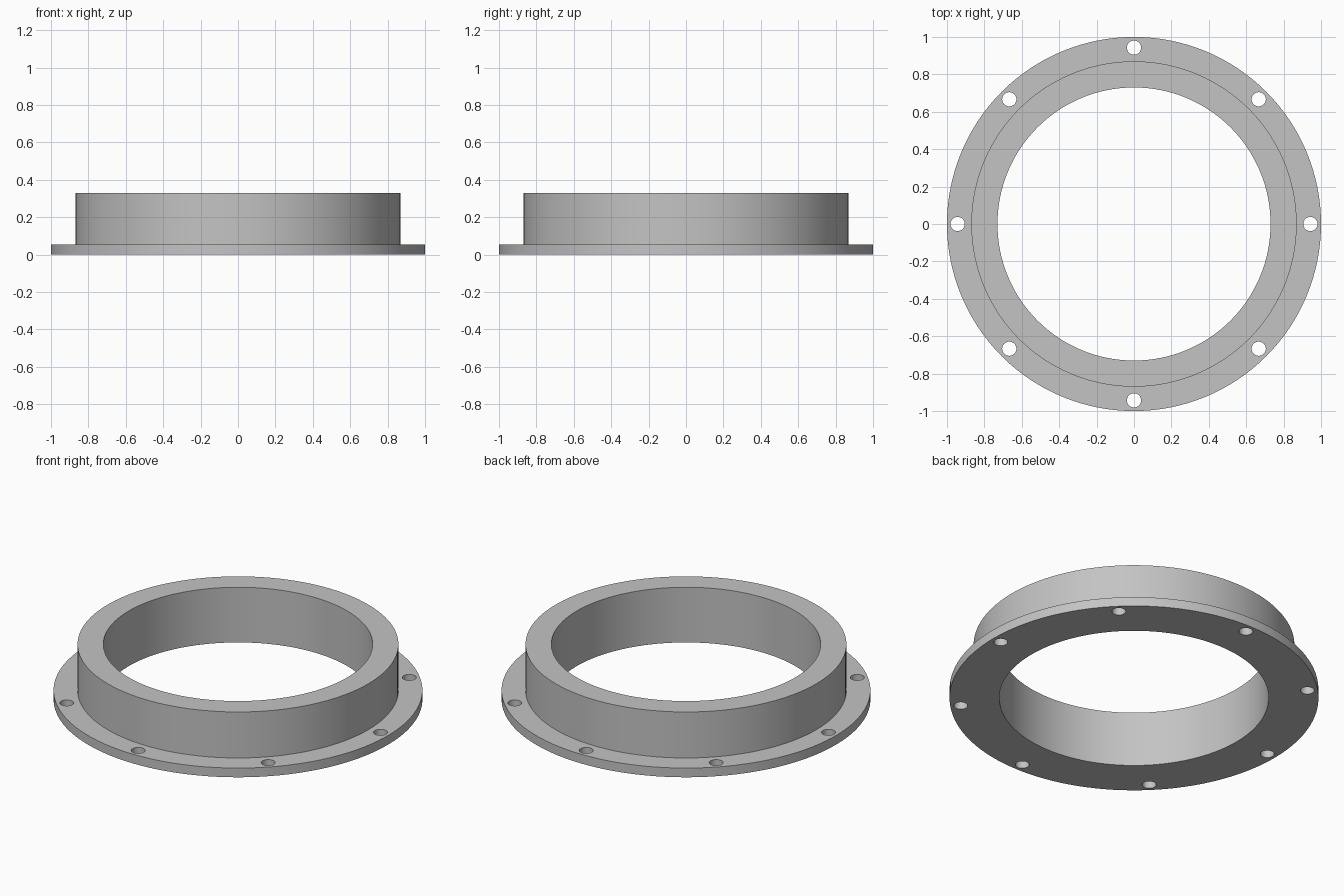
import bpy, bmesh, math
from mathutils import Matrix, Vector

cube = bpy.data.objects.get("Cube")
if cube:
    bpy.data.objects.remove(cube, do_unlink=True)

SEGMENTS = 128
BORE, COLLAR, RIM = 0.73, 0.87, 1.0
FLANGE_TOP, HEIGHT = 0.055, 0.33
HOLES, HOLE_CIRCLE, HOLE_RADIUS = 8, 0.943, 0.038

grey = bpy.data.materials.new("plain_grey")
grey.use_nodes = True
colour = (0.55, 0.55, 0.55, 1)
grey.diffuse_color = colour
grey.node_tree.nodes["Principled BSDF"].inputs["Base Color"].default_value = colour


def make_object(name, bm):
    bmesh.ops.recalc_face_normals(bm, faces=bm.faces[:])
    mesh = bpy.data.meshes.new(name)
    bm.to_mesh(mesh)
    bm.free()
    mesh.materials.append(grey)
    obj = bpy.data.objects.new(name, mesh)
    bpy.context.collection.objects.link(obj)
    return obj


# Flange and collar: one stepped profile turned round the z axis
profile = [(BORE, 0), (RIM, 0), (RIM, FLANGE_TOP),
           (COLLAR, FLANGE_TOP), (COLLAR, HEIGHT), (BORE, HEIGHT)]
bm = bmesh.new()
rings = []
for i in range(SEGMENTS):
    turn = Matrix.Rotation(math.tau * i / SEGMENTS, 3, 'Z')
    rings.append([bm.verts.new(turn @ Vector((r, 0, z))) for r, z in profile])
for i, ring in enumerate(rings):
    following = rings[(i + 1) % SEGMENTS]
    for j in range(len(profile)):
        k = (j + 1) % len(profile)
        bm.faces.new((ring[j], following[j], following[k], ring[k]))
flanged_ring = make_object("flanged_ring", bm)

# Bolt hole cutters, evenly spaced round the flange
bm = bmesh.new()
for i in range(HOLES):
    turn = Matrix.Rotation(math.tau * i / HOLES, 4, 'Z')
    place = turn @ Matrix.Translation((HOLE_CIRCLE, 0, FLANGE_TOP / 2))
    bmesh.ops.create_cone(bm, cap_ends=True, segments=32, radius1=HOLE_RADIUS,
                          radius2=HOLE_RADIUS, depth=FLANGE_TOP * 2, matrix=place)
cutter = make_object("bolt_hole_cutter", bm)
cutter.hide_render = True

# Cut the holes, then drop the cutter
cut = flanged_ring.modifiers.new("bolt_holes", 'BOOLEAN')
cut.operation = 'DIFFERENCE'
cut.solver = 'EXACT'
cut.object = cutter
bpy.ops.object.select_all(action='DESELECT')
flanged_ring.select_set(True)
bpy.context.view_layer.objects.active = flanged_ring
bpy.ops.object.modifier_apply(modifier=cut.name)
bpy.data.objects.remove(cutter, do_unlink=True)

# Smooth round walls with crisp rims
bpy.ops.object.shade_smooth_by_angle(angle=math.radians(30))
